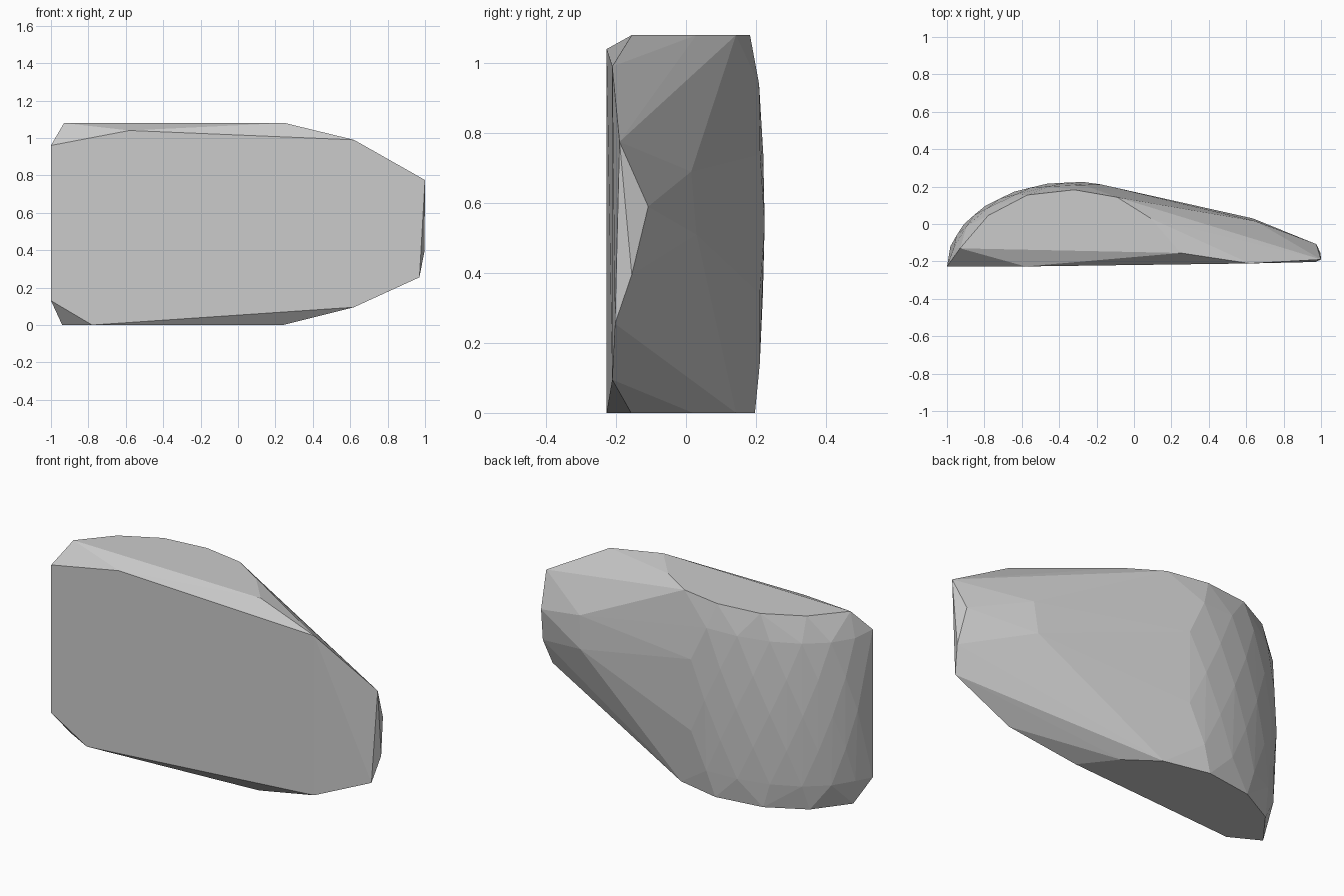
import bpy, bmesh
from math import sin, cos, radians

cube = bpy.data.objects.get("Cube")
if cube:
    bpy.data.objects.remove(cube, do_unlink=True)

# Plain grey stone
stone = bpy.data.materials.new("stone_grey")
stone.use_nodes = True
colour = (0.6, 0.6, 0.6, 1)
stone.diffuse_color = colour
stone.node_tree.nodes["Principled BSDF"].inputs["Base Color"].default_value = colour

# Flat front face corners
points = [(-1, -.227, .96), (-1, -.227, .13), (-.78, -.227, 0), (-.58, -.227, 1.04),
          (.62, -.211, .99), (.62, -.211, .095), (.97, -.203, .255), (1, -.19, .775)]
# Blunt narrow end and the ridge behind it
points += [(.975, -.108, .59), (.997, -.155, .395), (.65, .015, .69), (.635, .03, .51)]


# Flat top and bottom share nearly the same outline
def cap(z, outline):
    return [(x, y, z) for x, y in outline]


points += cap(1.08, [(-.93, -.13), (-.78, .045), (-.57, .155), (-.32, .183),
                     (-.09, .143), (.09, .03), (.25, -.155)])
points += cap(0, [(-.94, -.14), (-.8, .045), (-.59, .158), (-.32, .197),
                  (-.07, .143), (.1, .02), (.24, -.157)])

# Rounded back: staggered elliptical rings give the diamond facets
rings = [(.14, .665, .442), (.34, .678, .451), (.54, .682, .456),
         (.74, .678, .452), (.94, .662, .44)]
for i, (z, a, b) in enumerate(rings):
    for k in range(6):
        t = radians(14 + 16 * k + 8 * (i % 2))
        points.append((-.32 - a * cos(t), -.23 + b * sin(t), z))

# Wrap the points in a faceted shell
bm = bmesh.new()
for p in points:
    bm.verts.new(p)
hull = bmesh.ops.convex_hull(bm, input=bm.verts)
loose = [g for g in set(hull["geom_interior"] + hull["geom_unused"])
         if isinstance(g, bmesh.types.BMVert)]
bmesh.ops.delete(bm, geom=loose, context="VERTS")
bmesh.ops.dissolve_limit(bm, angle_limit=radians(0.5), verts=bm.verts, edges=bm.edges)
bmesh.ops.recalc_face_normals(bm, faces=bm.faces)

mesh = bpy.data.meshes.new("rock")
bm.to_mesh(mesh)
bm.free()
mesh.materials.append(stone)
rock = bpy.data.objects.new("rock", mesh)
bpy.context.collection.objects.link(rock)
